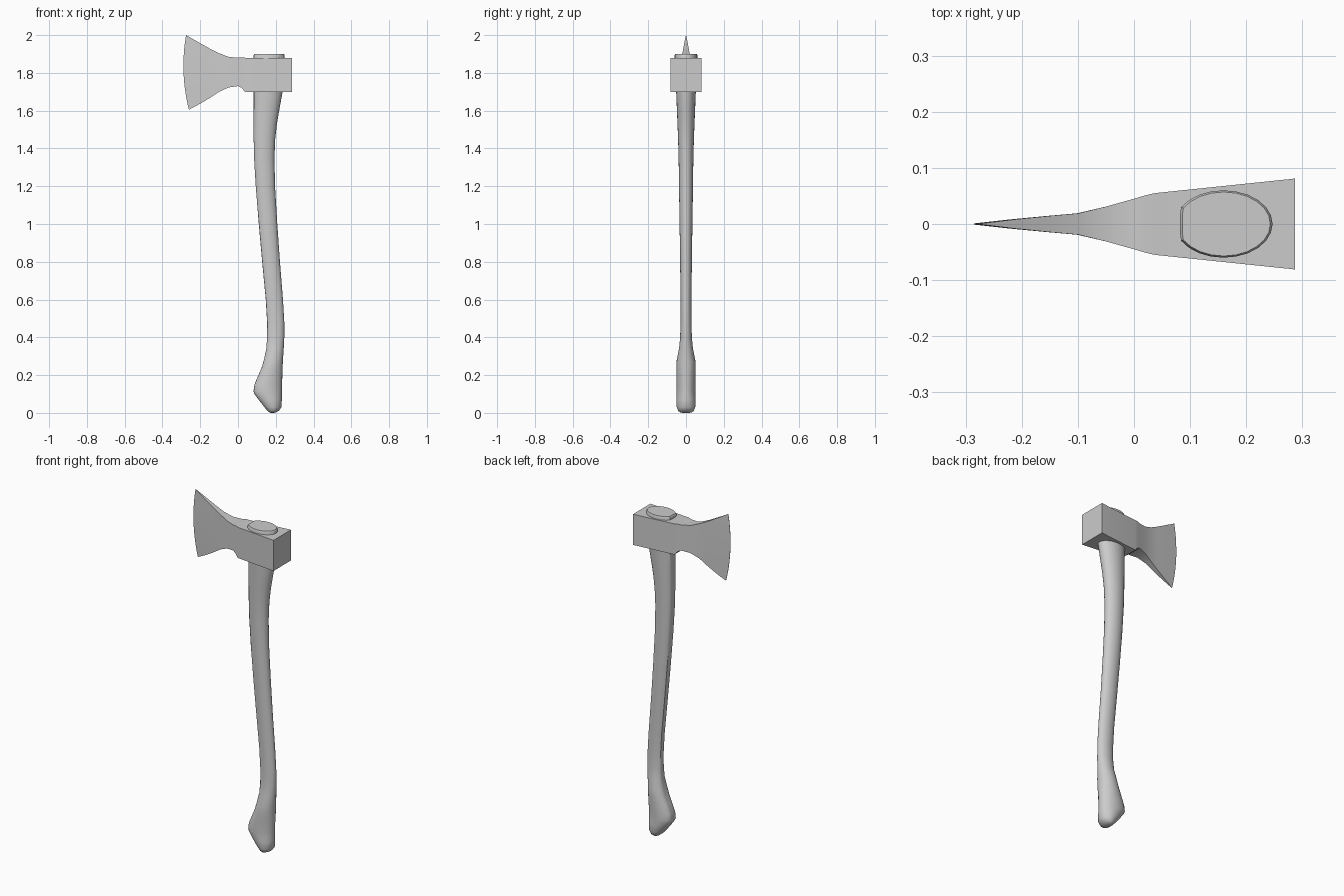
import bpy, bmesh
from math import cos, sin, tau


def loft(name, rings, angle):
    """Skin a list of equal-length closed rings and cap both ends."""
    bm = bmesh.new()
    rows = [[bm.verts.new(p) for p in ring] for ring in rings]
    n = len(rows[0])
    for a, b in zip(rows, rows[1:]):
        for i in range(n):
            j = (i + 1) % n
            bm.faces.new((a[i], a[j], b[j], b[i]))
    bm.faces.new(rows[0])
    bm.faces.new(rows[-1])
    bmesh.ops.remove_doubles(bm, verts=bm.verts, dist=1e-5)
    bmesh.ops.recalc_face_normals(bm, faces=bm.faces)
    me = bpy.data.meshes.new(name)
    bm.to_mesh(me)
    bm.free()
    ob = bpy.data.objects.new(name, me)
    bpy.context.collection.objects.link(ob)
    bpy.ops.object.select_all(action='DESELECT')
    ob.select_set(True)
    bpy.context.view_layer.objects.active = ob
    bpy.ops.object.shade_smooth_by_angle(angle=angle)
    return ob


# Axe head: top x, top z, bottom x, bottom z, half thickness, forward bow
stations = [
    (0.287, 1.88, 0.287, 1.70, 0.081, 0),
    (0.037, 1.88, 0.037, 1.70, 0.055, 0),
    (0.02, 1.883, 0.02, 1.72, 0.051, 0),
    (0.00, 1.88, 0.00, 1.73, 0.045, 0),
    (-0.05, 1.885, -0.05, 1.723, 0.031, 0),
    (-0.10, 1.904, -0.10, 1.70, 0.019, 0.002),
    (-0.15, 1.929, -0.145, 1.67, 0.0145, 0.006),
    (-0.21, 1.963, -0.20, 1.637, 0.0085, 0.012),
    (-0.275, 2.00, -0.26, 1.605, 0.0006, 0.021),
]
STEPS = 10


def head_ring(s):
    xt, zt, xb, zb, w, bow = s
    side = []
    for i in range(STEPS + 1):
        t = i / STEPS
        side.append((xt + (xb - xt) * t - bow * 4 * t * (1 - t), zt + (zb - zt) * t))
    return [(x, -w, z) for x, z in side] + [(x, w, z) for x, z in reversed(side)]


loft("axe_head", [head_ring(s) for s in stations], 0.5)

# Wooden handle: height, front x, back x, half width
sections = [
    (0.002, 0.168, 0.198, 0.030), (0.010, 0.157, 0.216, 0.041),
    (0.030, 0.140, 0.230, 0.049), (0.070, 0.109, 0.232, 0.051),
    (0.100, 0.087, 0.232, 0.051), (0.115, 0.082, 0.232, 0.051),
    (0.150, 0.087, 0.233, 0.051), (0.200, 0.108, 0.235, 0.051),
    (0.240, 0.125, 0.236, 0.051), (0.280, 0.137, 0.238, 0.049),
    (0.340, 0.150, 0.242, 0.037), (0.400, 0.154, 0.245, 0.031),
    (0.480, 0.154, 0.245, 0.029), (0.600, 0.147, 0.238, 0.029),
    (0.800, 0.128, 0.222, 0.031), (1.000, 0.110, 0.208, 0.034),
    (1.200, 0.094, 0.196, 0.037), (1.350, 0.085, 0.193, 0.039),
    (1.450, 0.083, 0.197, 0.042), (1.530, 0.083, 0.206, 0.045),
    (1.600, 0.083, 0.218, 0.048), (1.700, 0.083, 0.236, 0.052),
    (1.860, 0.083, 0.247, 0.058),
]


def oval(z, x0, x1, w, n=24):
    """Oval with a flattened front side."""
    ring = []
    for i in range(n):
        a = tau * i / n
        c = max(cos(a), -0.89)
        ring.append((x0 + (x1 - x0) * (c + 0.89) / 1.89, w * sin(a), z))
    return ring


bottom = [(0.0, 0.176, 0.190, 0.015)]
loft("handle", [oval(*s) for s in bottom + sections], 0.7)

# Handle end showing above the head
loft("handle_top", [oval(1.86, 0.082, 0.247, 0.060), oval(1.893, 0.082, 0.247, 0.060),
                    oval(1.90, 0.086, 0.243, 0.057)], 0.5)
